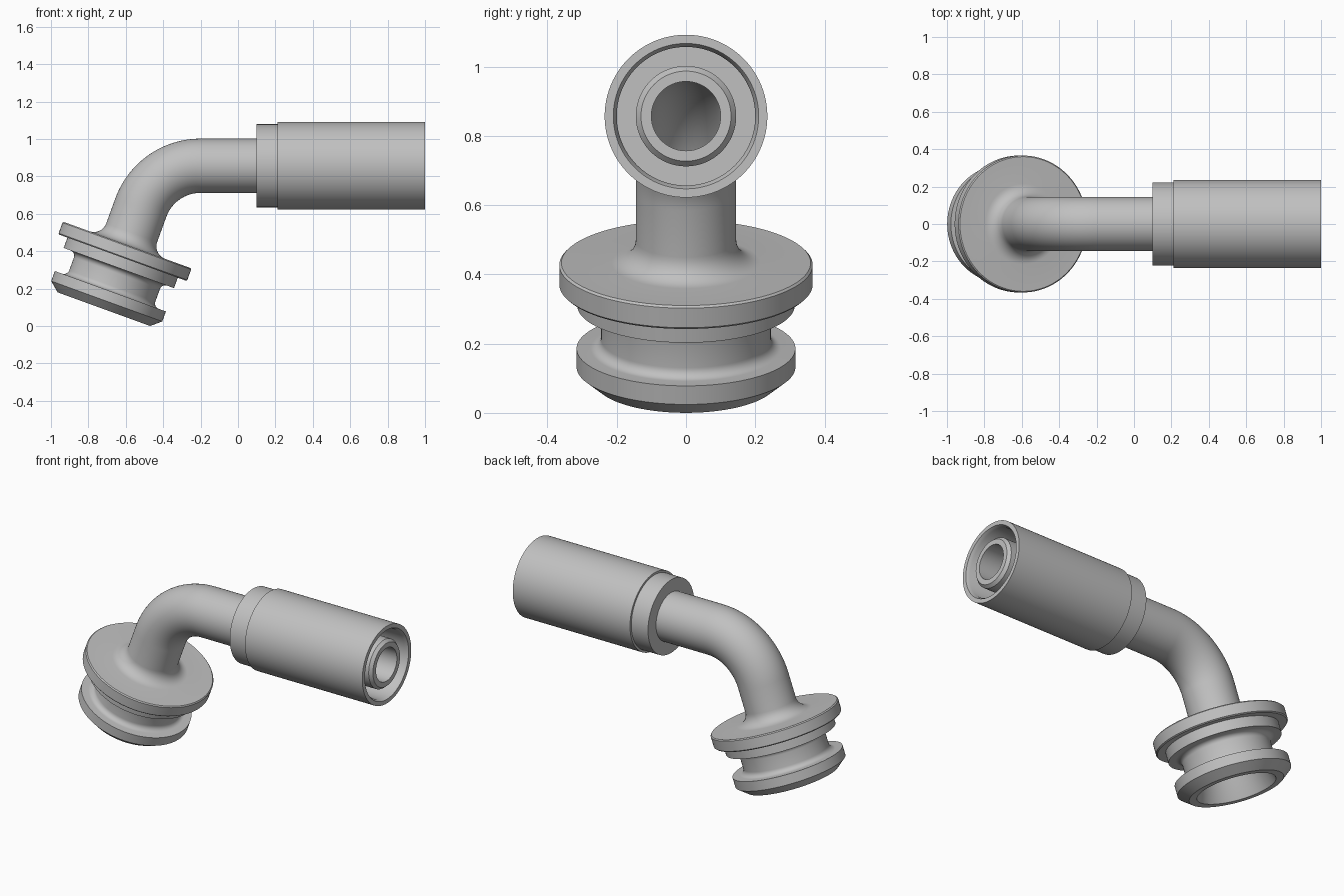
import bpy, bmesh, math
from mathutils import Vector

cube = bpy.data.objects.get("Cube")
if cube:
    bpy.data.objects.remove(cube, do_unlink=True)

SIDES = 96
TILT = math.radians(20)       # flange axis, measured from vertical
LEVEL = math.radians(90)      # hose end axis
AXIS_Z = 0.857
BEND_R = 0.34
BEND_X = -0.2
TUBE, BORE = 0.145, 0.10

steel = bpy.data.materials.new("steel grey")
steel.use_nodes = True
steel.diffuse_color = (0.53, 0.53, 0.53, 1)
steel.node_tree.nodes["Principled BSDF"].inputs["Base Color"].default_value = steel.diffuse_color


def direction(angle):
    return Vector((math.sin(angle), 0, math.cos(angle)))


def sweep(name, rings):
    """Skin a closed loop of circles, each given as (centre, axis angle, radius)."""
    bm = bmesh.new()
    loops = []
    for centre, angle, radius in rings:
        across = Vector((math.cos(angle), 0, -math.sin(angle)))
        loop = []
        for i in range(SIDES):
            t = math.tau * i / SIDES
            offset = across * math.cos(t) + Vector((0, math.sin(t), 0))
            loop.append(bm.verts.new(centre + offset * radius))
        loops.append(loop)
    for k, a in enumerate(loops):
        b = loops[(k + 1) % len(loops)]
        for i in range(SIDES):
            j = (i + 1) % SIDES
            bm.faces.new((a[i], a[j], b[j], b[i]))
    bmesh.ops.recalc_face_normals(bm, faces=bm.faces)
    mesh = bpy.data.meshes.new(name)
    bm.to_mesh(mesh)
    bm.free()
    mesh.materials.append(steel)
    obj = bpy.data.objects.new(name, mesh)
    bpy.context.collection.objects.link(obj)
    bpy.ops.object.select_all(action='DESELECT')
    obj.select_set(True)
    bpy.context.view_layer.objects.active = obj
    bpy.ops.object.shade_smooth_by_angle(angle=math.radians(30))
    return obj


def lathe(profile, origin, angle):
    """Turn (radius, distance along axis) points into rings."""
    return [(origin + direction(angle) * s, angle, r) for r, s in profile]


def fillet(r, s, size, start, end, steps=8):
    points = []
    for i in range(steps + 1):
        t = math.radians(start + (end - start) * i / steps)
        points.append((r + size * math.cos(t), s + size * math.sin(t)))
    return points


def bend(radius, steps=24):
    """Rings around the elbow, from the flange to the hose end."""
    centre = Vector((BEND_X, 0, AXIS_Z - BEND_R))
    rings = []
    for i in range(steps + 1):
        angle = TILT + (LEVEL - TILT) * i / steps
        out = Vector((-math.cos(angle), 0, math.sin(angle)))
        rings.append((centre + out * BEND_R, angle, radius))
    return rings


# Flanged elbow: grooved flange head, bent tube and hose nipple in one hollow body
bend_start = bend(TUBE)[0][0]
head_origin = bend_start - direction(TILT) * 0.578
hose_axis = Vector((0, 0, AXIS_Z))

head = [(0.22, 0), (0.263, 0), (0.316, 0.045), (0.316, 0.102)]
head += fillet(0.275, 0.132, 0.03, 270, 180)      # groove
head += fillet(0.275, 0.204, 0.03, 180, 90)
head += [(0.314, 0.234), (0.314, 0.293)]          # step under the flange
head += [(0.360, 0.293), (0.366, 0.299), (0.366, 0.359), (0.360, 0.365)]
head += fillet(0.215, 0.435, 0.07, 270, 180)      # neck

nipple = [(TUBE, 0.98), (0.13, 0.998), (BORE, 0.998)]

body = lathe(head, head_origin, TILT)
body += bend(TUBE)
body += lathe(nipple, hose_axis, LEVEL)
body += reversed(bend(BORE))
body += lathe([(BORE, 0.33)], head_origin, TILT)  # top of the flared mouth
sweep("flanged_elbow", body)

# Crimp ferrule: collar, sleeve and the deep hose recess
ferrule = [(0.14, 0.10), (0.222, 0.10), (0.222, 0.212), (0.235, 0.212),
           (0.235, 1.0), (0.21, 1.0), (0.20, 0.98), (0.20, 0.25), (0.14, 0.25)]
sweep("crimp_ferrule", lathe(ferrule, hose_axis, LEVEL))
